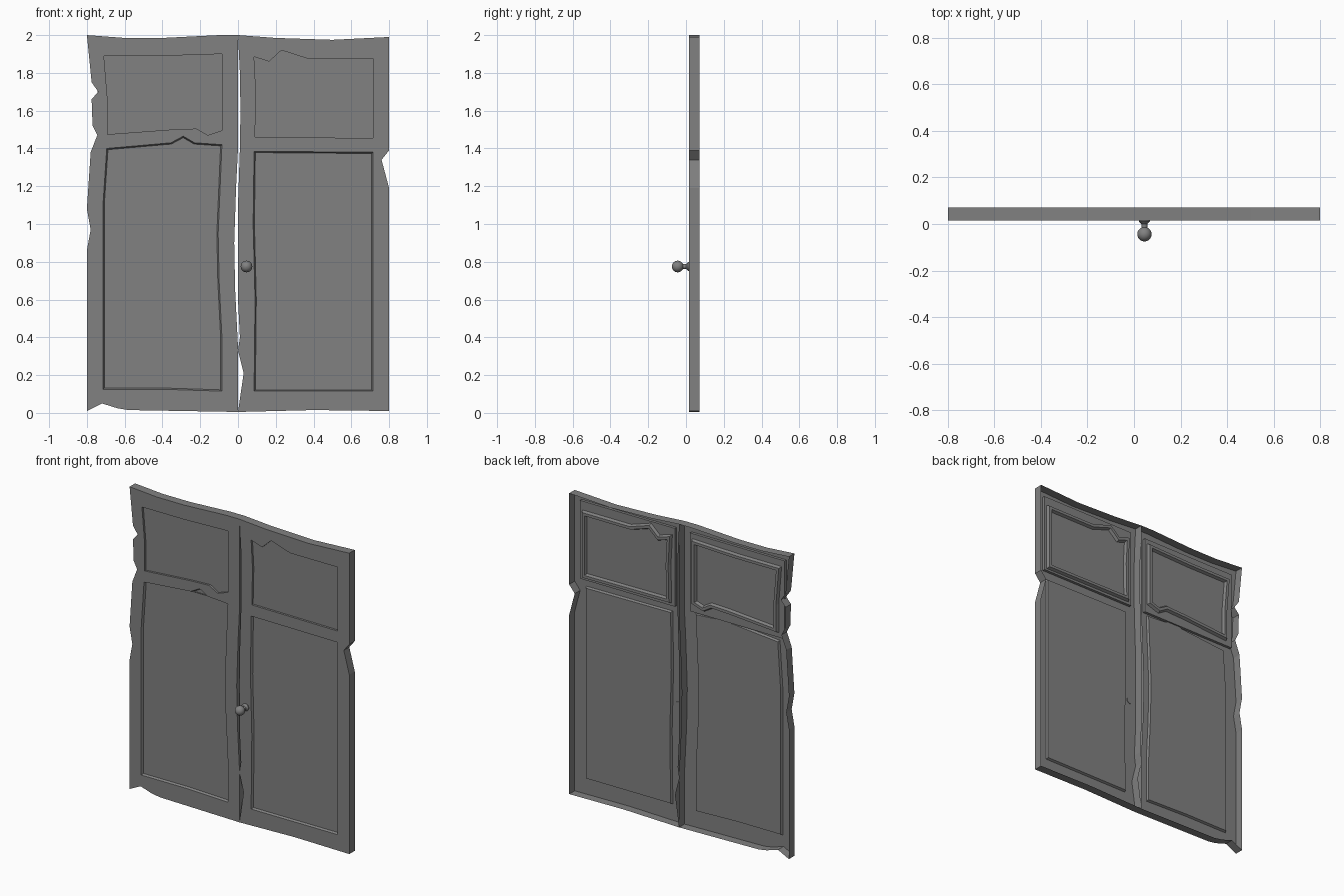
import bpy, bmesh, math
from mathutils import Vector

cube = bpy.data.objects.get("Cube")
if cube:
    bpy.data.objects.remove(cube, do_unlink=True)

grey = bpy.data.materials.new("grey")
grey.use_nodes = True
TONE = (0.22, 0.22, 0.22, 1)
grey.diffuse_color = TONE
grey.node_tree.nodes["Principled BSDF"].inputs["Base Color"].default_value = TONE

FRONT, BACK = 0.015, 0.072


def finish(bm, name):
    mesh = bpy.data.meshes.new(name)
    bmesh.ops.recalc_face_normals(bm, faces=bm.faces)
    bm.to_mesh(mesh)
    bm.free()
    mesh.materials.append(grey)
    obj = bpy.data.objects.new(name, mesh)
    bpy.context.collection.objects.link(obj)
    return obj


def ring(bm, pts, y):
    return [bm.verts.new((x, y, z)) for x, z in pts]


def close(bm, loop):
    return [bm.edges.new((a, b)) for a, b in zip(loop, loop[1:] + loop[:1])]


def bridge(bm, a, b):
    n = len(a)
    for i in range(n):
        j = (i + 1) % n
        bm.faces.new((a[i], a[j], b[j], b[i]))


def offset(pts, d):
    """Move an outline inwards by d (outwards when negative)."""
    area = sum(p[0] * q[1] - q[0] * p[1] for p, q in zip(pts, pts[1:] + pts[:1]))
    sign = 1 if area > 0 else -1
    out = []
    for i, p in enumerate(pts):
        p = Vector(p)
        e1 = (p - Vector(pts[i - 1])).normalized()
        e2 = (Vector(pts[(i + 1) % len(pts)]) - p).normalized()
        n1, n2 = Vector((-e1.y, e1.x)), Vector((-e2.y, e2.x))
        m = (n1 + n2) / max(1 + n1.dot(n2), 0.6)
        out.append(tuple(p + m * d * sign))
    return out


def fill(bm, loops, normal):
    edges = [e for loop in loops for e in close_or_get(bm, loop)]
    bmesh.ops.triangle_fill(bm, edges=edges, use_beauty=True, use_dissolve=False, normal=normal)


def close_or_get(bm, loop):
    return [bm.edges.get((a, b)) or bm.edges.new((a, b))
            for a, b in zip(loop, loop[1:] + loop[:1])]


def door(name, outline, upper, lower):
    # Frame: front sheet with two openings and an open-backed outer rim
    bm = bmesh.new()
    outer, top, low = [ring(bm, p, FRONT) for p in (outline, upper, lower)]
    fill(bm, (outer, top, low), (0, -1, 0))
    bridge(bm, outer, ring(bm, outline, BACK))
    # Lower panel: shallow bevelled recess
    sunk = ring(bm, offset(lower, 0.007), FRONT + 0.014)
    bridge(bm, low, sunk)
    fill(bm, (sunk,), (0, -1, 0))
    # Upper panel: straight recess
    sunk = ring(bm, upper, FRONT + 0.014)
    bridge(bm, top, sunk)
    fill(bm, (sunk,), (0, -1, 0))
    finish(bm, name + "_frame")

    # Stepped moulding behind the upper panel
    side = 1 if outline[1][0] + outline[2][0] > 0 else -1
    block = [(side * 0.055, 1.43), (side * 0.745, 1.43), (side * 0.745, 1.945), (side * 0.055, 1.945)]
    bm = bmesh.new()
    base, step = ring(bm, block, FRONT + 0.005), ring(bm, block, 0.038)
    bridge(bm, base, step)
    wide = offset(upper, -0.012)
    r1, r2 = ring(bm, wide, 0.038), ring(bm, offset(upper, -0.004), 0.056)
    r3, r4 = ring(bm, offset(upper, 0.014), 0.056), ring(bm, offset(upper, 0.022), 0.038)
    fill(bm, (step, r1), (0, 1, 0))
    bridge(bm, r1, r2)
    bridge(bm, r2, r3)
    bridge(bm, r3, r4)
    fill(bm, (r4,), (0, 1, 0))
    finish(bm, name + "_upper_moulding")


# Right-hand door with splintered outer edge
door("right_door",
     [(0, 2), (-0.1, 2), (-0.4, 1.985), (-0.6, 1.985), (-0.8, 2), (-0.775, 1.75), (-0.74, 1.7),
      (-0.775, 1.66), (-0.77, 1.52), (-0.745, 1.47), (-0.78, 1.38), (-0.8, 1.08), (-0.78, 0.97),
      (-0.8, 0.86), (-0.8, 0.01), (-0.72, 0.05), (-0.64, 0.025), (-0.58, 0.015), (0, 0.005),
      (0, 0.35), (-0.015, 0.65), (-0.02, 0.9), (-0.01, 1.2), (0, 1.4)],
     [(-0.71, 1.89), (-0.4, 1.89), (-0.085, 1.9), (-0.085, 1.495), (-0.16, 1.47), (-0.22, 1.505),
      (-0.35, 1.5), (-0.69, 1.475), (-0.69, 1.65)],
     [(-0.695, 1.4), (-0.355, 1.43), (-0.29, 1.465), (-0.23, 1.43), (-0.085, 1.42), (-0.105, 0.95),
      (-0.1, 0.7), (-0.085, 0.4), (-0.085, 0.115), (-0.4, 0.125), (-0.715, 0.125), (-0.715, 1.1)])

# Left-hand door with one notch
door("left_door",
     [(0, 2), (0.2, 1.985), (0.5, 1.975), (0.8, 1.99), (0.8, 1.39), (0.76, 1.34), (0.8, 1.19),
      (0.8, 0.01), (0.4, 0.015), (0, 0.005), (0.03, 0.21), (0, 0.33), (0.01, 0.4), (0, 0.6),
      (0, 1.1), (0.01, 1.4), (0.013, 1.6), (0.01, 1.8)],
     [(0.085, 1.885), (0.165, 1.86), (0.23, 1.92), (0.37, 1.875), (0.715, 1.875), (0.715, 1.455),
      (0.09, 1.46), (0.095, 1.7)],
     [(0.085, 1.385), (0.715, 1.38), (0.715, 0.115), (0.085, 0.115), (0.09, 0.6), (0.08, 1.0)])

# Door knob: turned profile of (radius, y)
profile = [(0.024, FRONT + 0.004), (0.024, 0.011), (0.013, 0.0), (0.012, -0.018)]
profile += [(0.031 * math.sin(a), -0.044 + 0.031 * math.cos(a))
            for a in [math.radians(25 + 15.5 * k) for k in range(11)]]
SIDES = 20
bm = bmesh.new()
loops = []
for r, y in profile:
    loops.append(ring(bm, [(0.045 + r * math.cos(math.tau * k / SIDES),
                            0.775 + r * math.sin(math.tau * k / SIDES)) for k in range(SIDES)], y))
for a, b in zip(loops, loops[1:]):
    bridge(bm, a, b)
bm.faces.new(loops[0])
bm.faces.new(loops[-1])
knob = finish(bm, "door_knob")
bpy.context.view_layer.objects.active = knob
knob.select_set(True)
bpy.ops.object.shade_smooth_by_angle(angle=math.radians(40))
